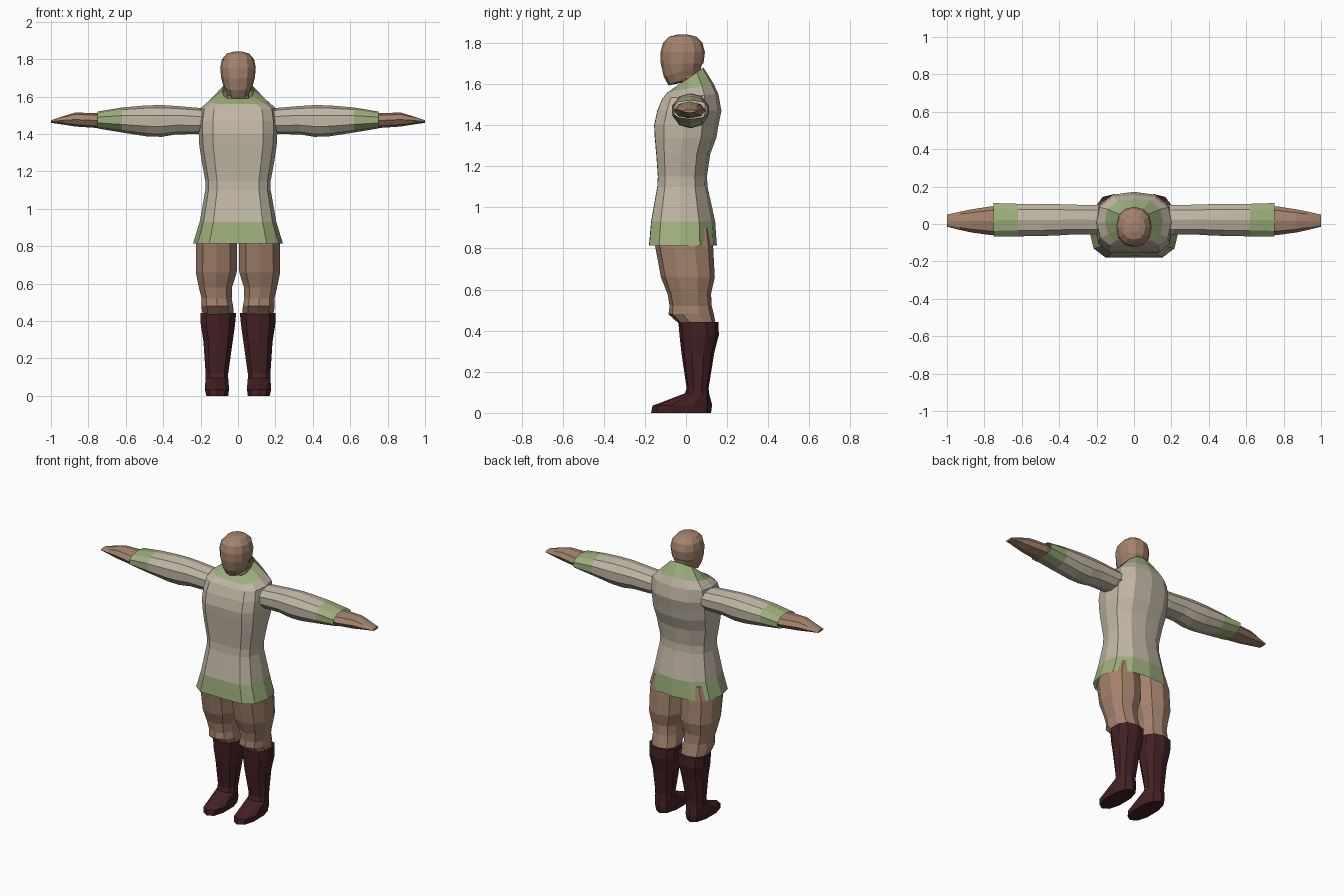
import bpy, bmesh, math

if "Cube" in bpy.data.objects:
    bpy.data.objects.remove(bpy.data.objects["Cube"])


def material(name, rgb):
    m = bpy.data.materials.new(name)
    m.diffuse_color = (*rgb, 1)
    m.use_nodes = True
    m.node_tree.nodes["Principled BSDF"].inputs["Base Color"].default_value = m.diffuse_color
    return m


SKIN = material("brown skin", (0.37, 0.225, 0.15))
CLOTH = material("cream cloth", (0.53, 0.47, 0.37))
TRIM = material("green trim", (0.34, 0.43, 0.20))
BOOT = material("dark boot leather", (0.058, 0.015, 0.017))


def polygon(n, power=1.0):
    """Unit cross-section; power below 1 makes it squarer."""
    pts = []
    for i in range(n):
        a = 2 * math.pi * i / n - math.pi / 2
        c, s = math.cos(a), math.sin(a)
        pts.append((math.copysign(abs(c) ** power, c) if abs(c) > 1e-6 else 0,
                    math.copysign(abs(s) ** power, s) if abs(s) > 1e-6 else 0))
    return pts


def loft(name, rings, mats, bands=None, start=False, end=False, mirror=False):
    """Skin a list of point rings; bands gives the material of each band."""
    bm = bmesh.new()
    loops = [[bm.verts.new(p) for p in ring] for ring in rings]
    for k, (a, b) in enumerate(zip(loops, loops[1:])):
        for i in range(len(a)):
            j = (i + 1) % len(a)
            f = bm.faces.new((a[i], a[j], b[j], b[i]))
            f.material_index = bands[k] if bands else 0
    if start:
        bm.faces.new(loops[0][::-1])
    if end:
        bm.faces.new(loops[-1])
    bmesh.ops.recalc_face_normals(bm, faces=bm.faces)
    me = bpy.data.meshes.new(name)
    bm.to_mesh(me)
    bm.free()
    for m in mats:
        me.materials.append(m)
    ob = bpy.data.objects.new(name, me)
    bpy.context.collection.objects.link(ob)
    if mirror:
        mod = ob.modifiers.new("other side", 'MIRROR')
        mod.use_mirror_merge = False
    return ob


def level(prof, x0, x1, yf, yb, zf, zb=None):
    """Ring around the vertical axis, tilted when front and back heights differ."""
    zb = zf if zb is None else zb
    cx, hx, cy, hy = (x0 + x1) / 2, (x1 - x0) / 2, (yf + yb) / 2, (yb - yf) / 2
    return [(cx + hx * u, cy + hy * v, zf + (zb - zf) * (v + 1) / 2) for u, v in prof]


def across(prof, x, y0, y1, z0, z1):
    """Ring around the arm axis."""
    return [(x, (y0 + y1) / 2 + (y1 - y0) / 2 * u, (z0 + z1) / 2 + (z1 - z0) / 2 * v)
            for u, v in prof]


# tunic: flat front, rounded back, green hem and collar
half = [(0, -1), (.64, -.99), (.9, -.7), (1, -.1), (.92, .5), (.55, .9), (0, 1)]
body = half + [(-u, v) for u, v in half[-2:0:-1]]
tunic = [(.24, -.18, .15, .815), (.205, -.17, .142, .93), (.175, -.14, .105, 1.10),
         (.175, -.137, .102, 1.15), (.195, -.145, .118, 1.26), (.207, -.152, .148, 1.34),
         (.21, -.155, .158, 1.40), (.21, -.14, .172, 1.47), (.20, -.115, .158, 1.53, 1.55),
         (.155, -.09, .135, 1.56, 1.60), (.085, -.045, .085, 1.59, 1.68)]
loft("tunic", [level(body, -r[0], r[0], *r[1:]) for r in tunic], [CLOTH, TRIM],
     [1] + [0] * 8 + [1])

# head and neck
head = [(.06, -.03, .09, 1.52), (.06, -.025, .08, 1.605, 1.64),
        (.064, -.085, .072, 1.593, 1.665), (.08, -.108, .075, 1.635, 1.69),
        (.09, -.123, .085, 1.70), (.095, -.124, .092, 1.755), (.086, -.112, .08, 1.80),
        (.06, -.083, .05, 1.83), (.025, -.045, .012, 1.84)]
loft("head", [level(polygon(12, .88), -r[0], r[0], *r[1:]) for r in head], [SKIN], end=True)

# sleeves with green cuffs, open at the wrist
sleeve = [(.15, -.055, .105, 1.42, 1.53), (.21, -.06, .105, 1.40, 1.54),
          (.33, -.06, .107, 1.398, 1.55), (.41, -.065, .11, 1.385, 1.555),
          (.49, -.068, .112, 1.388, 1.553), (.62, -.07, .112, 1.408, 1.542),
          (.75, -.072, .116, 1.43, 1.52)]
loft("sleeve", [across(polygon(10, .9), *r) for r in sleeve], [CLOTH, TRIM],
     [0, 0, 0, 0, 0, 1], mirror=True)

# mitten-like hands
hand = [(.68, -.05, .09, 1.435, 1.51), (.76, -.06, .095, 1.433, 1.512),
        (.87, -.045, .078, 1.44, 1.515), (.93, -.032, .066, 1.45, 1.497),
        (1.0, -.015, .05, 1.46, 1.474)]
loft("hand", [across(polygon(8, .95), *r) for r in hand], [SKIN],
     start=True, end=True, mirror=True)

# legs down to the boot tops
limb = polygon(10, .85)
leg = [(.005, .20, -.13, .12, .90), (0, .23, -.15, .132, .81), (.002, .23, -.122, .14, .66),
       (.028, .213, -.09, .122, .58), (.03, .198, -.08, .125, .52),
       (.022, .20, -.085, .135, .48), (.02, .192, -.03, .145, .43)]
loft("leg", [level(limb, *r) for r in leg], [SKIN], start=True, end=True, mirror=True)

# boots: shaft, ankle and sloping foot
boot = [(.006, .205, -.037, .157, .443), (.012, .203, -.032, .16, .38),
        (.025, .188, -.022, .137, .29), (.05, .176, .003, .11, .12),
        (.05, .176, -.005, .112, .095), (.045, .18, -.163, .127, .035, .04),
        (.05, .172, -.17, .122, 0)]
loft("boot", [level(limb, *r) for r in boot], [BOOT], start=True, end=True, mirror=True)
